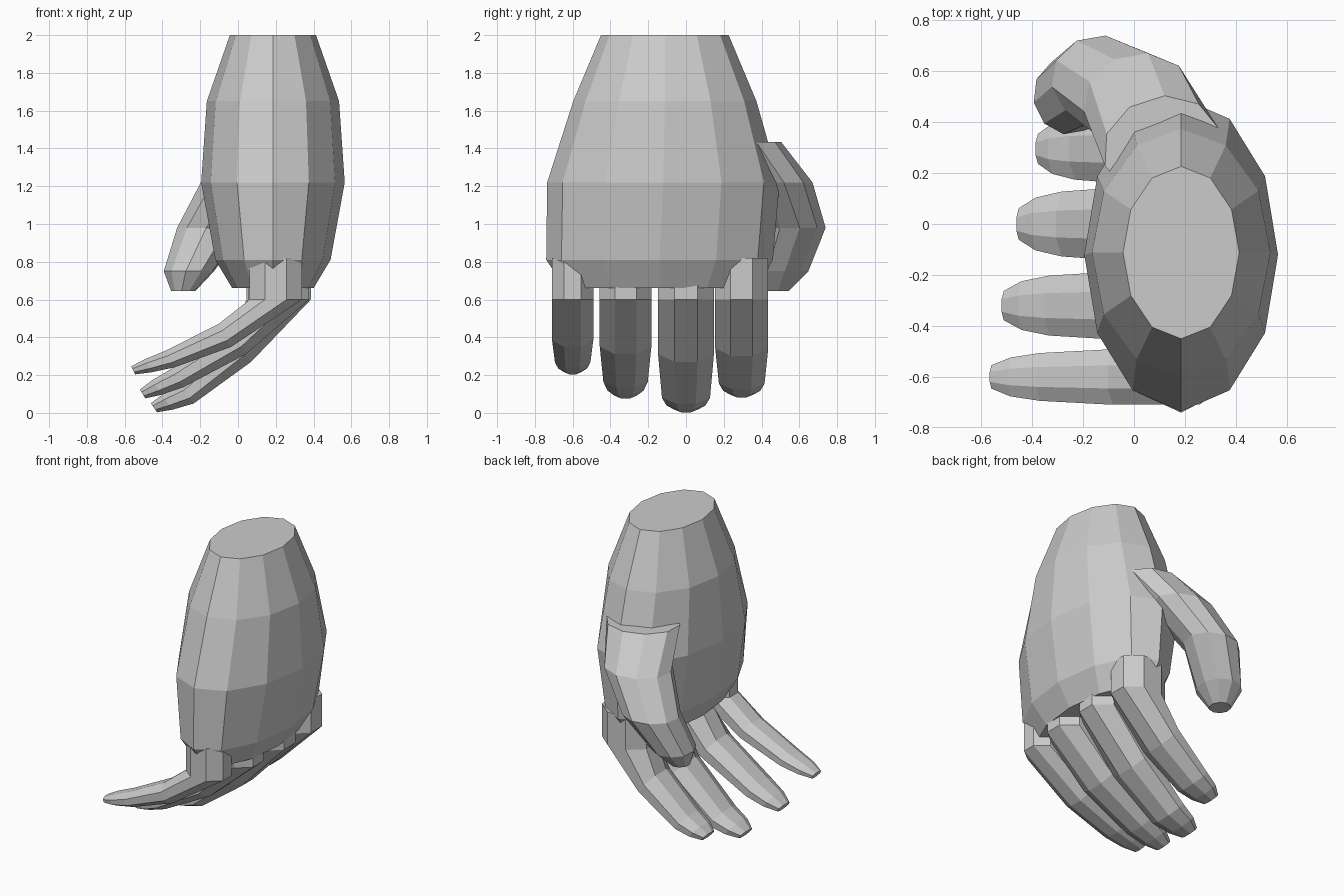
import bpy
import bmesh
from math import sin, cos, pi, radians
from mathutils import Vector

old = bpy.data.objects.get("Cube")
if old:
    bpy.data.objects.remove(old)

GREY = (0.6, 0.6, 0.6, 1)
mat = bpy.data.materials.new("plain_grey")
mat.use_nodes = True
mat.diffuse_color = GREY
mat.node_tree.nodes["Principled BSDF"].inputs["Base Color"].default_value = GREY


def ring(center, a, b, tilt=0, turn=0):
    """Ellipse frame: centre and two half axes, tilted about y, turned about z."""
    u = Vector((cos(tilt) * cos(turn), cos(tilt) * sin(turn), sin(tilt))) * a
    v = Vector((-sin(turn), cos(turn), 0)) * b
    return Vector(center), u, v


def loft(name, rings, sides, phase=0):
    """Flat-faced capped tube through the rings."""
    bm = bmesh.new()
    loops = []
    for c, u, v in rings:
        angles = [2 * pi * (i + phase) / sides for i in range(sides)]
        loops.append([bm.verts.new(c + u * cos(t) + v * sin(t)) for t in angles])
    for low, high in zip(loops, loops[1:]):
        for i in range(sides):
            j = (i + 1) % sides
            bm.faces.new((low[i], low[j], high[j], high[i]))
    bm.faces.new(loops[0])
    bm.faces.new(loops[-1])
    bmesh.ops.recalc_face_normals(bm, faces=bm.faces)
    mesh = bpy.data.meshes.new(name)
    bm.to_mesh(mesh)
    bm.free()
    mesh.materials.append(mat)
    obj = bpy.data.objects.new(name, mesh)
    bpy.context.collection.objects.link(obj)


# Palm and wrist: height, y centre, half width, half depth
palm = [(2, -0.112, 0.228, 0.338), (1.65, -0.112, 0.35, 0.485),
        (1.22, -0.12, 0.38, 0.615), (0.81, -0.14, 0.305, 0.60),
        (0.66, -0.14, 0.215, 0.50)]
loft("palm", [ring((0.185, y, z), a, b) for z, y, a, b in palm], 12)


# Fingers: upright root, then flattened rings sweeping towards -x
def finger(name, y, width, root_x, root_a, mid, near, tip, slope):
    tilt = radians(slope)
    mid, near, tip = (Vector((x, y, z)) for x, z in (mid, near, tip))
    rings = [
        ring((root_x, y, 0.82), root_a, width),
        ring((root_x, y, 0.6), root_a, width),
        ring(mid, root_a * 0.5, width, tilt),
        ring(near, root_a * 0.36, width * 0.86, tilt),
        ring(near.lerp(tip, 0.6), root_a * 0.28, width * 0.7, tilt),
        ring(tip, root_a * 0.17, width * 0.42, tilt),
    ]
    loft(name, rings, 8, 0.5)


finger("little_finger", -0.60, 0.118, 0.20, 0.15,
       (-0.07, 0.41), (-0.36, 0.285), (-0.555, 0.225), -62)
finger("ring_finger", -0.32, 0.148, 0.215, 0.175,
       (0.0, 0.38), (-0.32, 0.185), (-0.505, 0.10), -58)
finger("middle_finger", 0.0, 0.16, 0.215, 0.185,
       (0.02, 0.34), (-0.27, 0.1), (-0.445, 0.027), -55)
finger("index_finger", 0.295, 0.152, 0.215, 0.18,
       (0.03, 0.37), (-0.22, 0.175), (-0.37, 0.105), -55)

# Thumb: broad base inside the palm, curling out and down
thumb = [
    ring((0.11, 0.30, 1.435), 0.235, 0.20, 0, radians(18)),
    ring((0.02, 0.48, 1.22), 0.22, 0.19, 0, radians(10)),
    ring((-0.14, 0.57, 0.98), 0.185, 0.17, 0, radians(10)),
    ring((-0.26, 0.50, 0.75), 0.135, 0.15, 0, radians(10)),
    ring((-0.29, 0.475, 0.645), 0.065, 0.07, 0, radians(10)),
]
loft("thumb", thumb, 10)
